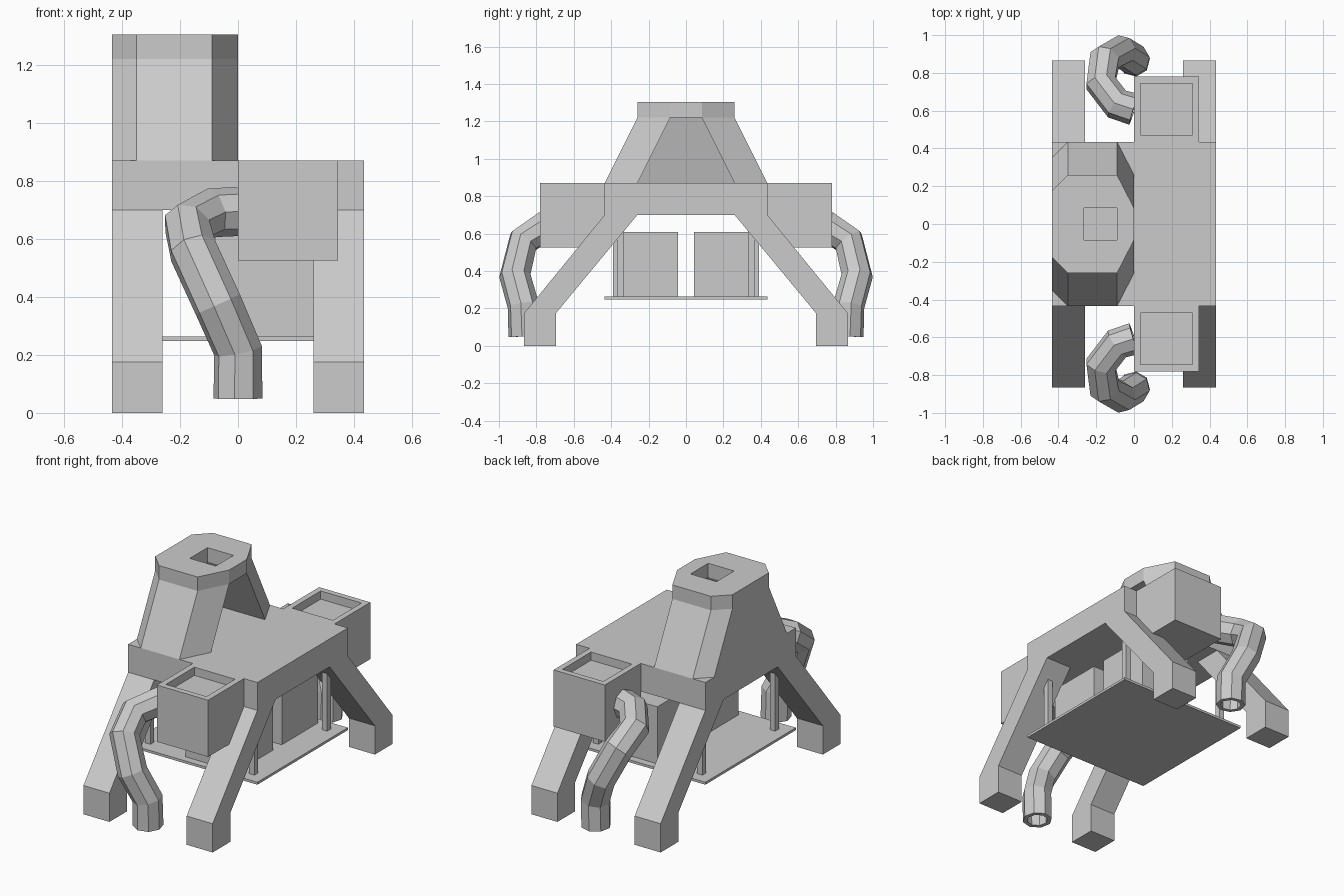
import bpy, bmesh

if "Cube" in bpy.data.objects:
    bpy.data.objects.remove(bpy.data.objects["Cube"], do_unlink=True)

grey = bpy.data.materials.new("plain_grey")
grey.use_nodes = True
colour = (0.6, 0.6, 0.6, 1)
grey.diffuse_color = colour
grey.node_tree.nodes["Principled BSDF"].inputs["Base Color"].default_value = colour


def finish(name, bm):
    bmesh.ops.recalc_face_normals(bm, faces=bm.faces)
    mesh = bpy.data.meshes.new(name)
    bm.to_mesh(mesh)
    bm.free()
    mesh.materials.append(grey)
    obj = bpy.data.objects.new(name, mesh)
    bpy.context.collection.objects.link(obj)
    return obj


def loft(name, bottom, top):
    """Solid between two matching loops of 3D points."""
    bm = bmesh.new()
    a = [bm.verts.new(p) for p in bottom]
    b = [bm.verts.new(p) for p in top]
    bm.faces.new(a)
    bm.faces.new(b)
    for i in range(len(a)):
        j = (i + 1) % len(a)
        bm.faces.new((a[i], a[j], b[j], b[i]))
    return finish(name, bm)


def at_z(points, z):
    return [(x, y, z) for x, y in points]


def box(name, x0, x1, y0, y1, z0, z1):
    loop = [(x0, y0), (x1, y0), (x1, y1), (x0, y1)]
    return loft(name, at_z(loop, z0), at_z(loop, z1))


# Deck and lower tray
E = 0.435
box("deck", -E, E, -E, E, 0.7, 0.87)
box("tray", -E, E, -E, E, 0.248, 0.263)

# Splayed legs, one profile extruded along x
leg = [(0.26, 0.7), (E, 0.7), (0.865, 0.175), (0.865, 0), (0.695, 0), (0.695, 0.175)]
for end, s in (("front", -1), ("back", 1)):
    for side, x0, x1 in (("left", 0.26, E), ("right", -E, -0.26)):
        loft(f"{end}_{side}_leg",
             [(x0, s * y, z) for y, z in leg],
             [(x1, s * y, z) for y, z in leg])
        # Thin posts that carry the tray
        px = 0.35 if side == "left" else -0.35
        box(f"{end}_{side}_post", px - 0.018, px + 0.018,
            s * 0.35 - 0.018, s * 0.35 + 0.018, 0.263, 0.7)

    # Block on the tray
    box(f"{end}_tray_block", -0.08, 0.265, *sorted((s * 0.043, s * 0.39)), 0.263, 0.61)

    # Hopper box with a sunken top
    hopper = box(f"{end}_hopper", 0, 0.345, *sorted((s * E, s * 0.78)), 0.525, 0.87)
    bm = bmesh.new()
    bm.from_mesh(hopper.data)
    top = max(bm.faces, key=lambda f: f.calc_center_median().z)
    bmesh.ops.inset_region(bm, faces=[top], thickness=0.05)
    lip = bmesh.ops.extrude_face_region(bm, geom=[top])
    floor = [v for v in lip["geom"] if isinstance(v, bmesh.types.BMVert)]
    bmesh.ops.translate(bm, verts=floor, vec=(0, 0, -0.05))
    bmesh.ops.delete(bm, geom=[top], context="FACES_ONLY")
    bm.to_mesh(hopper.data)
    bm.free()

    # Curling drain pipe
    path = [(0.0, 0.607, 0.695), (-0.09, 0.635, 0.69), (-0.175, 0.745, 0.645),
            (-0.155, 0.87, 0.56), (-0.07, 0.915, 0.375), (0, 0.87, 0.215), (0, 0.865, 0.05)]
    curve = bpy.data.curves.new(f"{end}_pipe", "CURVE")
    curve.dimensions = "3D"
    curve.bevel_depth = 0.085
    curve.bevel_resolution = 2
    spline = curve.splines.new("POLY")
    spline.points.add(len(path) - 1)
    for point, (x, y, z) in zip(spline.points, path):
        point.co = (x, s * y, z, 1)
    spline.use_smooth = False
    curve.materials.append(grey)
    pipe = bpy.data.objects.new(f"{end}_pipe", curve)
    bpy.context.collection.objects.link(pipe)
    wall = pipe.modifiers.new("wall", "SOLIDIFY")
    wall.thickness = 0.025
    wall.offset = -1

    # Leaning half of the tower
    half = [(-E, 0.26), (-E, 0.35), (-0.35, E), (-0.09, E), (0, 0.26)]
    loft(f"{end}_tower_side",
         at_z([(x, s * y) for x, y in half], 0.87),
         at_z([(x, s * (y - 0.175)) for x, y in half], 1.22))

# Closed outer wall of the tower
loft("tower_wall",
     at_z([(-E, -0.26), (-0.35, -0.26), (-0.35, 0.26), (-E, 0.26)], 0.87),
     at_z([(-E, -0.085), (-0.265, -0.085), (-0.265, 0.085), (-E, 0.085)], 1.22))

# Eight-sided tower cap with a square opening
rim = [(-E, 0.175), (-0.35, 0.26), (-0.09, 0.26), (0, 0.085)]
rim += [(x, -y) for x, y in reversed(rim)]
cap = loft("tower_cap", at_z(rim, 1.22), at_z(rim, 1.305))
cutter = box("cap_cutter", -0.265, -0.09, -0.085, 0.085, 1.1, 1.4)
cutter.hide_render = True
cutter.hide_viewport = True
cut = cap.modifiers.new("opening", "BOOLEAN")
cut.operation = "DIFFERENCE"
cut.solver = "EXACT"
cut.object = cutter
